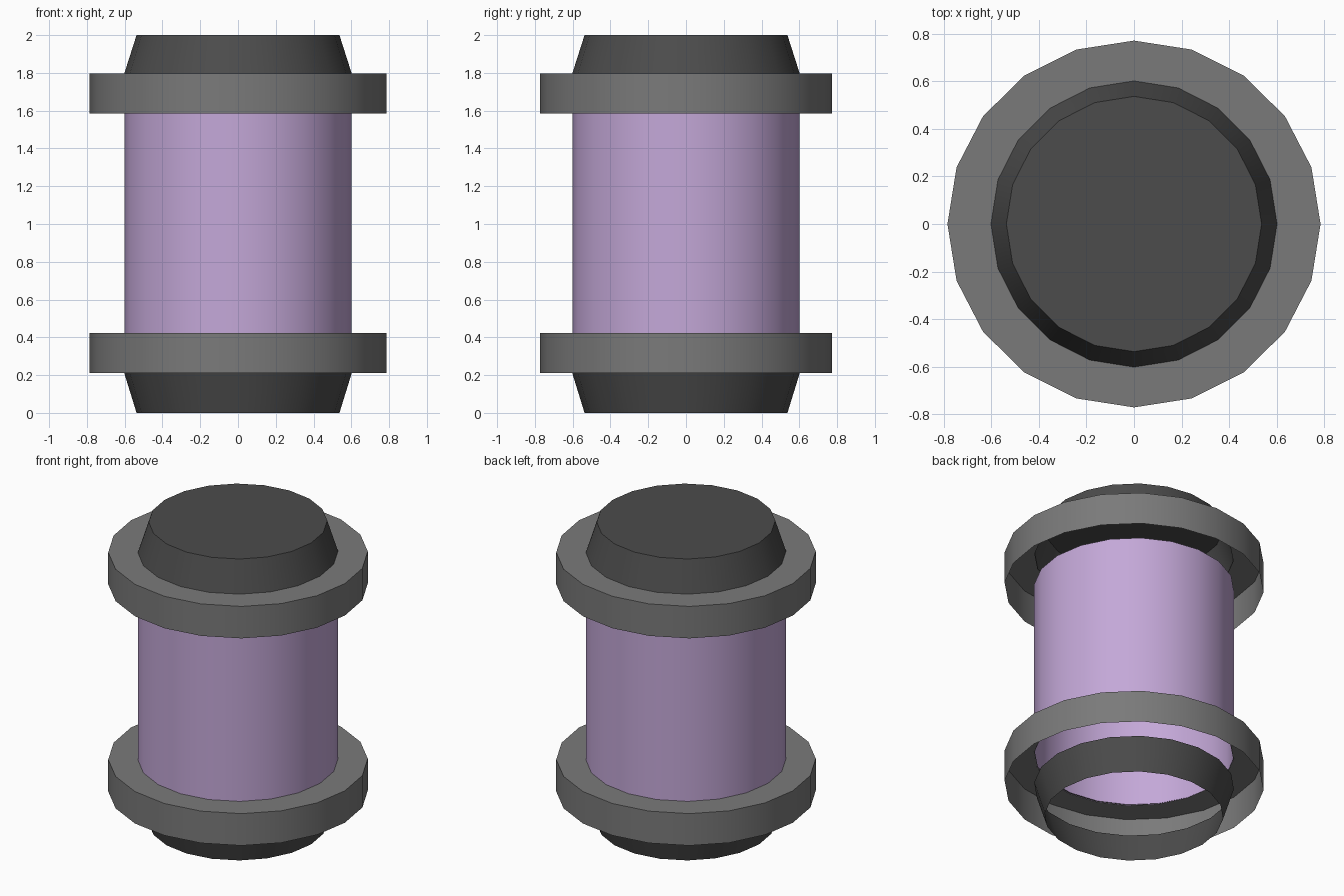
import bpy
import bmesh
import math

if "Cube" in bpy.data.objects:
    bpy.data.objects.remove(bpy.data.objects["Cube"])

SIDES = 20


def material(name, rgb):
    """Flat colour from 0-255 sRGB values, stored as linear."""
    m = bpy.data.materials.new(name)
    lin = [((c / 255 + 0.055) / 1.055) ** 2.4 for c in rgb]
    m.diffuse_color = (*lin, 1)
    m.use_nodes = True
    m.node_tree.nodes["Principled BSDF"].inputs["Base Color"].default_value = m.diffuse_color
    return m


def lathe(name, profile, mat, close_top=False, y_scale=1.0):
    """Open shell: rings of (radius, z), listed from bottom/outside upwards."""
    bm = bmesh.new()
    rings = []
    for r, z in profile:
        rings.append([bm.verts.new((r * math.cos(a), r * y_scale * math.sin(a), z))
                      for a in (math.tau * i / SIDES for i in range(SIDES))])
    for low, high in zip(rings, rings[1:]):
        for i in range(SIDES):
            j = (i + 1) % SIDES
            bm.faces.new((low[i], low[j], high[j], high[i]))
    if close_top:
        bm.faces.new(rings[-1])
    mesh = bpy.data.meshes.new(name)
    bm.to_mesh(mesh)
    bm.free()
    mesh.materials.append(mat)
    obj = bpy.data.objects.new(name, mesh)
    bpy.context.collection.objects.link(obj)
    bpy.ops.object.select_all(action='DESELECT')
    obj.select_set(True)
    bpy.context.view_layer.objects.active = obj
    bpy.ops.object.shade_smooth_by_angle(angle=math.radians(30))
    return obj


purple = material("soft_purple", (196, 168, 216))
grey = material("mid_grey", (122, 122, 122))
dark = material("dark_grey", (76, 76, 76))

# Open tube between the two flanges
lathe("body", [(0.602, 0.42), (0.602, 1.585)], purple)

# Flanges: outer wall and top ring, open underneath
for name, z in (("lower_flange", 0.21), ("upper_flange", 1.585)):
    lathe(name, [(0.785, z), (0.785, z + 0.212), (0.602, z + 0.212)], grey, y_scale=0.983)

# Tapered ends: lower one is open, upper one is capped
lathe("lower_end", [(0.537, 0), (0.602, 0.21)], dark)
lathe("upper_end", [(0.602, 1.797), (0.537, 2)], dark, close_top=True)
